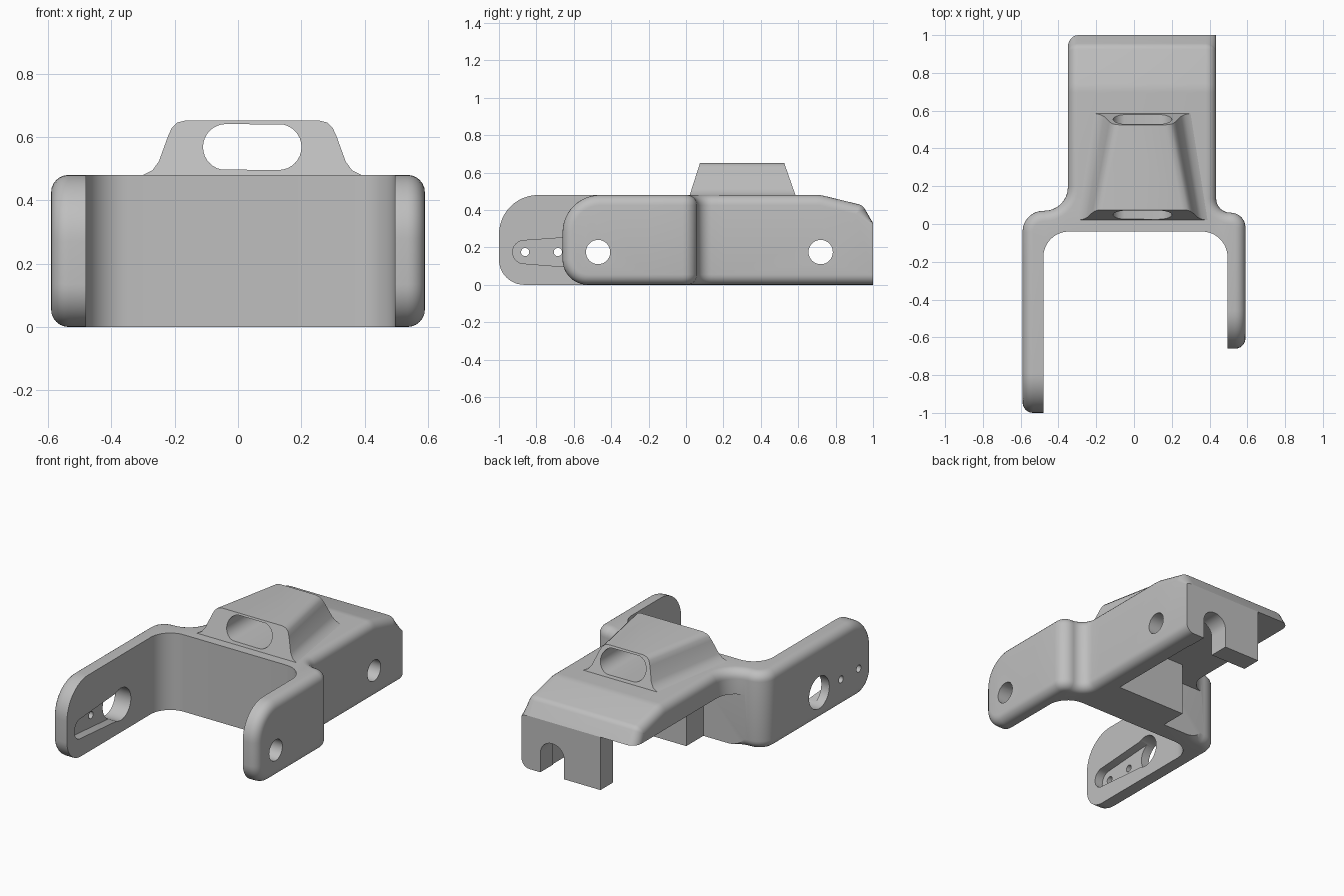
import bpy, math
from mathutils import Vector

if "Cube" in bpy.data.objects:
    bpy.data.objects.remove(bpy.data.objects["Cube"])

H = 0.48        # body height
R = 0.055       # edge rounding
PIN_Z = 0.175   # height of the pin holes
JOIN = -0.2     # where the arms meet the web
BACK = 0.2      # where the web meets the rear housing

metal = bpy.data.materials.new("grey_metal")
metal.use_nodes = True
metal.diffuse_color = (0.52, 0.52, 0.52, 1)
metal.node_tree.nodes["Principled BSDF"].inputs["Base Color"].default_value = (0.52, 0.52, 0.52, 1)


def place(p, pos, axis):
    return {"x": (pos, p[0], p[1]), "y": (p[0], pos, p[1]), "z": (p[0], p[1], pos)}[axis]


def loft(name, rings):
    """Skin equal-length rings of 3D points and cap both ends."""
    n = len(rings[0])
    verts = [p for ring in rings for p in ring]
    faces = [(k * n + i, k * n + (i + 1) % n, (k + 1) * n + (i + 1) % n, (k + 1) * n + i)
             for k in range(len(rings) - 1) for i in range(n)]
    faces += [tuple(reversed(range(n))), tuple(range(len(verts) - n, len(verts)))]
    mesh = bpy.data.meshes.new(name)
    mesh.from_pydata(verts, [], faces)
    obj = bpy.data.objects.new(name, mesh)
    bpy.context.collection.objects.link(obj)
    bpy.ops.object.select_all(action="DESELECT")
    obj.select_set(True)
    bpy.context.view_layer.objects.active = obj
    bpy.ops.object.mode_set(mode="EDIT")
    bpy.ops.mesh.select_all(action="SELECT")
    bpy.ops.mesh.normals_make_consistent(inside=False)
    bpy.ops.object.mode_set(mode="OBJECT")
    mesh.materials.append(metal)
    return obj


def rounded(corners, steps=8):
    """Polygon from (u, v, radius) corners, with arcs where radius > 0."""
    out = []
    for i, (x, y, r) in enumerate(corners):
        p = Vector((x, y))
        if r == 0:
            out.append(p)
            continue
        u = (Vector(corners[i - 1][:2]) - p).normalized()
        v = (Vector(corners[(i + 1) % len(corners)][:2]) - p).normalized()
        half = u.angle(v) / 2
        c = p + (u + v).normalized() * r / math.sin(half)
        a, b = p + u * r / math.tan(half) - c, p + v * r / math.tan(half) - c
        total = a.angle(b)
        for k in range(steps + 1):
            t = k / steps
            out.append(c + (a * math.sin((1 - t) * total) + b * math.sin(t * total)) / math.sin(total))
    return out


def inset(pts, d, keep):
    """Offset a counter-clockwise polygon inwards, holding coordinates chosen by keep."""
    out = []
    for i, p in enumerate(pts):
        e, f = (p - pts[i - 1]).normalized(), (pts[(i + 1) % len(pts)] - p).normalized()
        n, m = Vector((-e.y, e.x)), Vector((-f.y, f.x))
        q = p + (n + m) * d / (1 + n.dot(m))
        out.append(keep(p, q))
    return out


def soft_prism(name, pts, axis, lo, hi, keep_lo=None, keep_hi=None):
    """Extrusion whose end edges are rounded wherever a keep rule is given."""
    angles = [k * math.pi / 12 for k in range(7)]
    rings = []
    if keep_lo:
        rings += [(lo + R - R * math.sin(a), R - R * math.cos(a), keep_lo) for a in reversed(angles)]
    else:
        rings.append((lo, 0, None))
    if keep_hi:
        rings += [(hi - R + R * math.sin(a), R - R * math.cos(a), keep_hi) for a in angles]
    else:
        rings.append((hi, 0, None))
    return loft(name, [[place(p, pos, axis) for p in (inset(pts, d, k) if d else pts)]
                       for pos, d, k in rings])


def circle(u, v, r, start=0, sweep=360, n=32):
    return [Vector((u + r * math.cos(math.radians(start + sweep * k / n)),
                    v + r * math.sin(math.radians(start + sweep * k / n)))) for k in range(n)]


def cut(obj, pts, axis, lo, hi):
    cutter = loft("cutter", [[place(p, s, axis) for p in pts] for s in (lo, hi)])
    cutter.hide_render = True
    mod = obj.modifiers.new("cut", "BOOLEAN")
    mod.operation, mod.solver, mod.object = "DIFFERENCE", "EXACT", cutter
    bpy.context.view_layer.objects.active = obj
    bpy.ops.object.modifier_apply(modifier=mod.name)
    bpy.data.objects.remove(cutter)


def finish(obj):
    bpy.ops.object.select_all(action="DESELECT")
    obj.select_set(True)
    bpy.context.view_layer.objects.active = obj
    bpy.ops.object.shade_smooth_by_angle(angle=math.radians(30))


def keep_v(*levels, index=0):
    """Rule holding one coordinate at the given levels, so joints stay flush."""
    def rule(p, q):
        if any(abs(p[index] - s) < 1e-4 for s in levels):
            q[index] = p[index]
        return q
    return rule


# Arms: side profiles with the outer edge rounded
def arm_profile(tip, top_r):
    return rounded([(tip, 0, 0.135), (JOIN, 0, 0), (JOIN, H, 0), (tip, H, top_r)], 12)


long_arm = soft_prism("long_arm", arm_profile(-1, 0.21), "x", -0.59, -0.48, keep_lo=keep_v(JOIN))
short_arm = soft_prism("short_arm", arm_profile(-0.66, 0.2), "x", 0.495, 0.59, keep_hi=keep_v(JOIN))

# Tapered recess, screw holes and pin holes in the arms
recess = circle(-0.865, PIN_Z, 0.062, 90, 180, 16) + circle(-0.47, PIN_Z, 0.093, -90, 180, 16)
cut(long_arm, recess, "x", -0.535, -0.4)
cut(long_arm, circle(-0.47, PIN_Z, 0.1), "x", -0.7, -0.4)
for y in (-0.86, -0.685):
    cut(long_arm, circle(y, PIN_Z, 0.022, n=20), "x", -0.7, -0.4)
cut(short_arm, circle(-0.47, PIN_Z, 0.065), "x", 0.4, 0.7)

# Web: plan outline that flows from the arms into the housing
web_plan = rounded([(-0.59, JOIN, 0), (0.59, JOIN, 0), (0.59, 0.06, 0.078), (0.435, 0.06, 0.075),
                    (0.435, BACK, 0), (-0.35, BACK, 0), (-0.35, 0.07, 0.125), (-0.59, 0.07, 0.11)])
ends = keep_v(JOIN, BACK, index=1)
web = soft_prism("web", web_plan, "z", 0, H, ends, ends)
cut(web, rounded([(-0.48, -1, 0), (0.495, -1, 0), (0.495, -0.04, 0.135), (-0.48, -0.04, 0.135)], 12),
    "z", -0.1, 0.6)

# Rear housing: sloped side profile, sharp at the left rear corner
housing_side = rounded([(BACK, 0, 0), (1, 0, 0), (1, 0.33, 0), (0.945, 0.425, 0.05),
                        (0.72, H, 0.2), (BACK, H, 0)])
housing = soft_prism("rear_housing", housing_side, "x", -0.35, 0.435,
                     keep_v(BACK), keep_v(BACK, 1))

# Open cavity below the roof, leaving a side wall, a front block and a rear tab
cavity = [(-1, 0.072), (-0.17, 0.072), (-0.17, 0.24), (0.31, 0.24), (0.31, 0.875),
          (-0.11, 0.875), (-0.11, 1.1), (-1, 1.1)]
for part in (web, housing):
    cut(part, cavity, "z", -0.1, 0.33)
cut(housing, rounded([(0.14, -0.1, 0), (0.305, -0.1, 0), (0.305, 0.2, 0.08), (0.14, 0.2, 0.08)]),
    "y", 0.8, 1.1)
cut(housing, circle(0.72, PIN_Z, 0.065), "x", 0.25, 0.6)

# Raised hood with flared, drafted sides and a slot running through it
half = [(0.355, 0.475), (0.34, 0.482), (0.315, 0.495), (0.295, 0.522), (0.265, 0.605),
        (0.253, 0.63), (0.237, 0.645), (0.21, 0.652)]
MID = 0.045
outline = [(1, w, z) for w, z in half] + [(-1, w, z) for w, z in reversed(half)]
front = [(MID + s * w, 0.02 + (z - H) * 0.32, z) for s, w, z in outline]
rear = [(MID + s * (w - 0.09), 0.585 - (z - H) * 0.35, z) for s, w, z in outline]
hood = loft("hood", [front, rear])
slot = circle(-0.038, 0.568, 0.0725, 90, 180, 16) + circle(0.128, 0.568, 0.0725, -90, 180, 16)
cut(hood, slot, "y", -0.3, 0.9)

for part in (long_arm, short_arm, web, housing, hood):
    finish(part)
